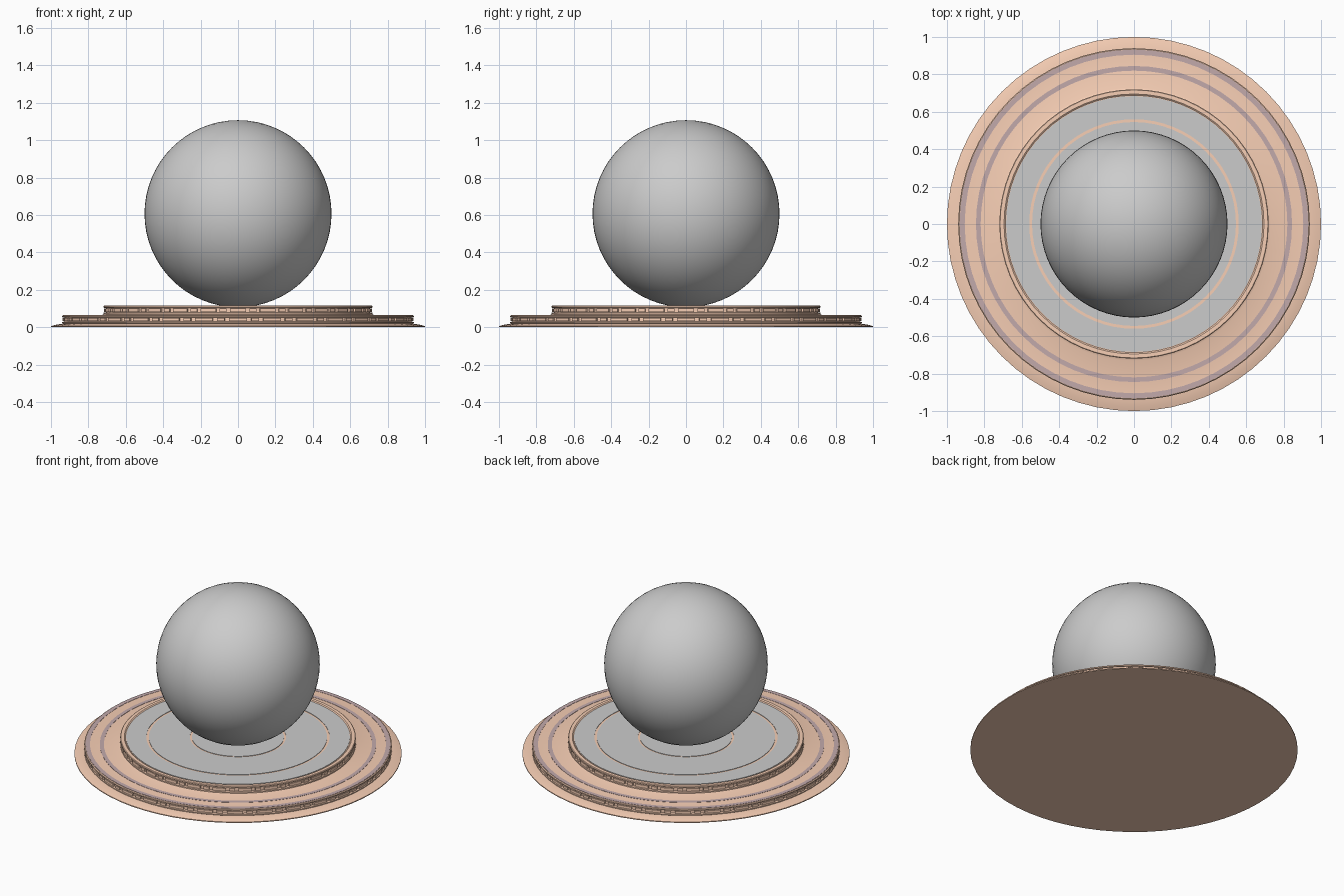
import bpy, bmesh, math
from mathutils import Matrix

if "Cube" in bpy.data.objects:
    bpy.data.objects.remove(bpy.data.objects["Cube"])

SEG = 64


def material(name, rgb):
    m = bpy.data.materials.new(name)
    m.diffuse_color = (*rgb, 1)
    m.use_nodes = True
    m.node_tree.nodes["Principled BSDF"].inputs["Base Color"].default_value = m.diffuse_color
    return m


copper = material("copper", (0.93, 0.62, 0.46))
dark = material("dark_inlay", (0.54, 0.40, 0.41))


def finish(name, bm, mat):
    bmesh.ops.recalc_face_normals(bm, faces=bm.faces)
    me = bpy.data.meshes.new(name)
    bm.to_mesh(me)
    bm.free()
    ob = bpy.data.objects.new(name, me)
    bpy.context.collection.objects.link(ob)
    if mat:
        me.materials.append(mat)
    bpy.context.view_layer.objects.active = ob
    for o in bpy.context.selected_objects:
        o.select_set(False)
    ob.select_set(True)
    bpy.ops.object.shade_smooth_by_angle(angle=math.radians(25))
    return ob


def lathe(name, profile, mat=None, closed=False):
    """Spin an (r, z) profile about the z axis."""
    bm = bmesh.new()
    vs = [bm.verts.new((r, 0, z)) for r, z in profile]
    pairs = list(zip(vs, vs[1:]))
    if closed:
        pairs.append((vs[-1], vs[0]))
    edges = [bm.edges.new(p) for p in pairs]
    bmesh.ops.spin(bm, geom=vs + edges, axis=(0, 0, 1), cent=(0, 0, 0),
                   angle=math.tau, steps=SEG)
    bmesh.ops.remove_doubles(bm, verts=bm.verts, dist=1e-4)
    return finish(name, bm, mat)


def flat_ring(name, r0, r1, z0, z1, mat=None):
    return lathe(name, [(r0, z0), (r1, z0), (r1, z1), (r0, z1)], mat, True)


def panel_ring(name, radius, z0, z1, pairs):
    """Alternating long and short blocks set into the side of a tier."""
    bm = bmesh.new()
    step = math.tau * radius / pairs
    for i in range(pairs):
        for offset, share in ((0.0, 0.52), (0.5, 0.22)):
            a = math.tau * (i + offset) / pairs
            mtx = (Matrix.Rotation(a, 4, 'Z')
                   @ Matrix.Translation((radius - 0.012, 0, (z0 + z1) / 2))
                   @ Matrix.Diagonal((0.024, step * share, z1 - z0, 1)))
            bmesh.ops.create_cube(bm, size=1, matrix=mtx)
    return finish(name, bm, copper)


# Stepped round base: foot flange, lower tier, upper tier
lathe("stepped_base", [
    (0, 0), (1, 0), (1, .006), (.975, .013), (.95, .017),
    (.935, .019), (.94, .022), (.94, .028), (.927, .031), (.927, .051),
    (.94, .054), (.94, .061), (.935, .065),
    (.73, .065), (.72, .069), (.72, .077), (.707, .080), (.707, .102),
    (.72, .105), (.72, .113), (.716, .116), (.695, .116), (.688, .111),
    (0, .111)], copper)

# Side panels of both tiers
panel_ring("lower_tier_panels", .937, .033, .049, 32)
panel_ring("upper_tier_panels", .717, .082, .100, 28)

# Dark inlaid bands on the lower tier
flat_ring("outer_dark_band", .905, .932, .060, .0665, dark)
flat_ring("inner_dark_band", .820, .845, .060, .0665, dark)

# Grey top plate in three parts, split by narrow copper grooves
lathe("top_plate_centre", [(0, .108), (.281, .108), (.281, .114), (0, .114)])
flat_ring("top_plate_middle", .294, .545, .108, .114)
flat_ring("top_plate_outer", .560, .684, .108, .114)

# Sphere resting on the plate
bm = bmesh.new()
bmesh.ops.create_uvsphere(bm, u_segments=64, v_segments=32, radius=0.5,
                          matrix=Matrix.Translation((0, 0, 0.607)))
finish("sphere", bm, None)
